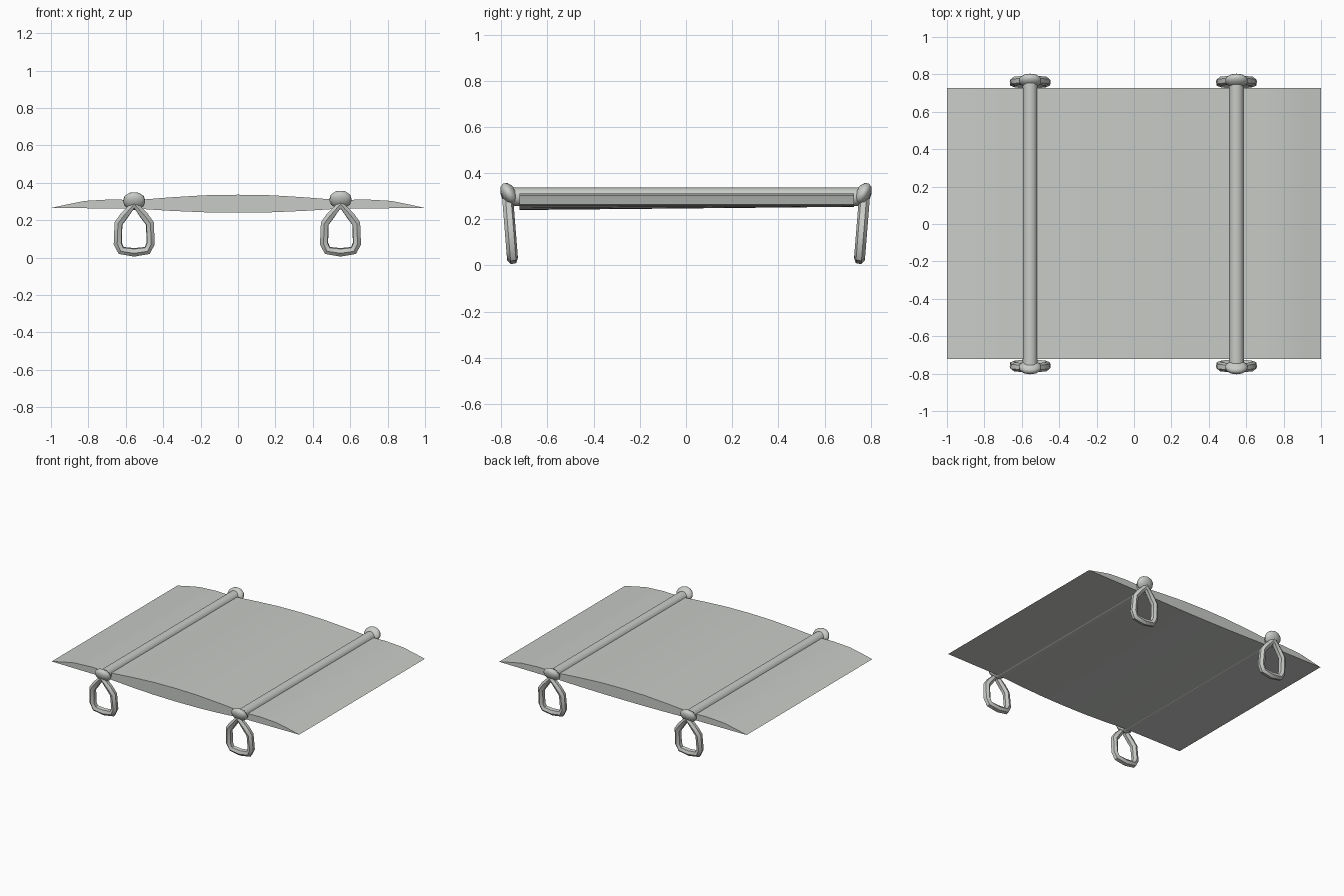
import bpy, bmesh, math
from mathutils import Vector

cube = bpy.data.objects.get("Cube")
if cube:
    bpy.data.objects.remove(cube, do_unlink=True)

grey = bpy.data.materials.new("pale grey")
grey.use_nodes = True
colour = (0.58, 0.60, 0.57, 1)
grey.diffuse_color = colour
grey.node_tree.nodes["Principled BSDF"].inputs["Base Color"].default_value = colour


def finish(obj, name, angle=40):
    obj.name = name
    obj.data.materials.clear()
    obj.data.materials.append(grey)
    bpy.ops.object.select_all(action='DESELECT')
    obj.select_set(True)
    bpy.context.view_layer.objects.active = obj
    bpy.ops.object.shade_smooth_by_angle(angle=math.radians(angle))
    return obj


# Stretched sheet: lens profile, sagging a little more at the front
top_half = [(0, .336), (.18, .333), (.36, .322), (.55, .307), (.68, .311), (.82, .303), (.91, .285)]
low_half = [(0, 1), (.18, .9), (.36, .55), (.55, 0)]


def outline(y, sag):
    upper = [(-x, z) for x, z in reversed(top_half[1:])] + top_half
    lower = [(x, .262 - sag * k) for x, k in reversed(low_half)]
    lower += [(-x, z) for x, z in reversed(lower[:-1])]
    return [Vector((x, y, z)) for x, z in [(-1, .265)] + upper + [(1, .265)] + lower]


bm = bmesh.new()
front = [bm.verts.new(p) for p in outline(-.722, .022)]
back = [bm.verts.new(p) for p in outline(.728, .008)]
n = len(front)
for i in range(n):
    j = (i + 1) % n
    bm.faces.new((front[i], front[j], back[j], back[i]))
bm.faces.new(front)
bm.faces.new(back)
bmesh.ops.recalc_face_normals(bm, faces=bm.faces)
mesh = bpy.data.meshes.new("sheet")
bm.to_mesh(mesh)
bm.free()
sheet = bpy.data.objects.new("sheet", mesh)
bpy.context.collection.objects.link(sheet)
finish(sheet, "sheet", 30)


# Hanging loop: faceted tube, pointed at the top and rounded at the bottom
def loop(x, side, name):
    half = [(.055, .222), (.084, .182), (.088, .075), (.07, .038)]
    path = [(0, .285)] + half + [(0, .028)] + [(-a, b) for a, b in reversed(half)]
    curve = bpy.data.curves.new(name, 'CURVE')
    curve.dimensions = '3D'
    curve.bevel_depth = .024
    curve.bevel_resolution = 1
    spline = curve.splines.new('POLY')
    spline.points.add(len(path) - 1)
    for point, (a, z) in zip(spline.points, path):
        point.co = (x + a, side * (.749 + .08 * z), z, 1)
    spline.use_cyclic_u = True
    obj = bpy.data.objects.new(name, curve)
    bpy.context.collection.objects.link(obj)
    bpy.ops.object.select_all(action='DESELECT')
    obj.select_set(True)
    bpy.context.view_layer.objects.active = obj
    bpy.ops.object.convert(target='MESH')
    finish(bpy.context.object, name, 50)


# Rods, end knots and loops
for x, label, knot_z in ((-.555, "right", .302), (.548, "left", .31)):
    bpy.ops.mesh.primitive_cylinder_add(vertices=12, radius=.04, depth=1.52,
                                        location=(x, 0, .297), rotation=(math.pi / 2, 0, 0))
    finish(bpy.context.object, label + "_rod")
    for side, end in ((-1, "front"), (1, "back")):
        bpy.ops.mesh.primitive_uv_sphere_add(segments=10, ring_count=6, radius=1,
                                             location=(x, side * .766, knot_z),
                                             rotation=(-side * math.radians(30), 0, 0))
        knot = bpy.context.object
        knot.scale = (.062, .033, .052)
        finish(knot, f"{label}_{end}_knot", 50)
        loop(x, side, f"{label}_{end}_loop")
